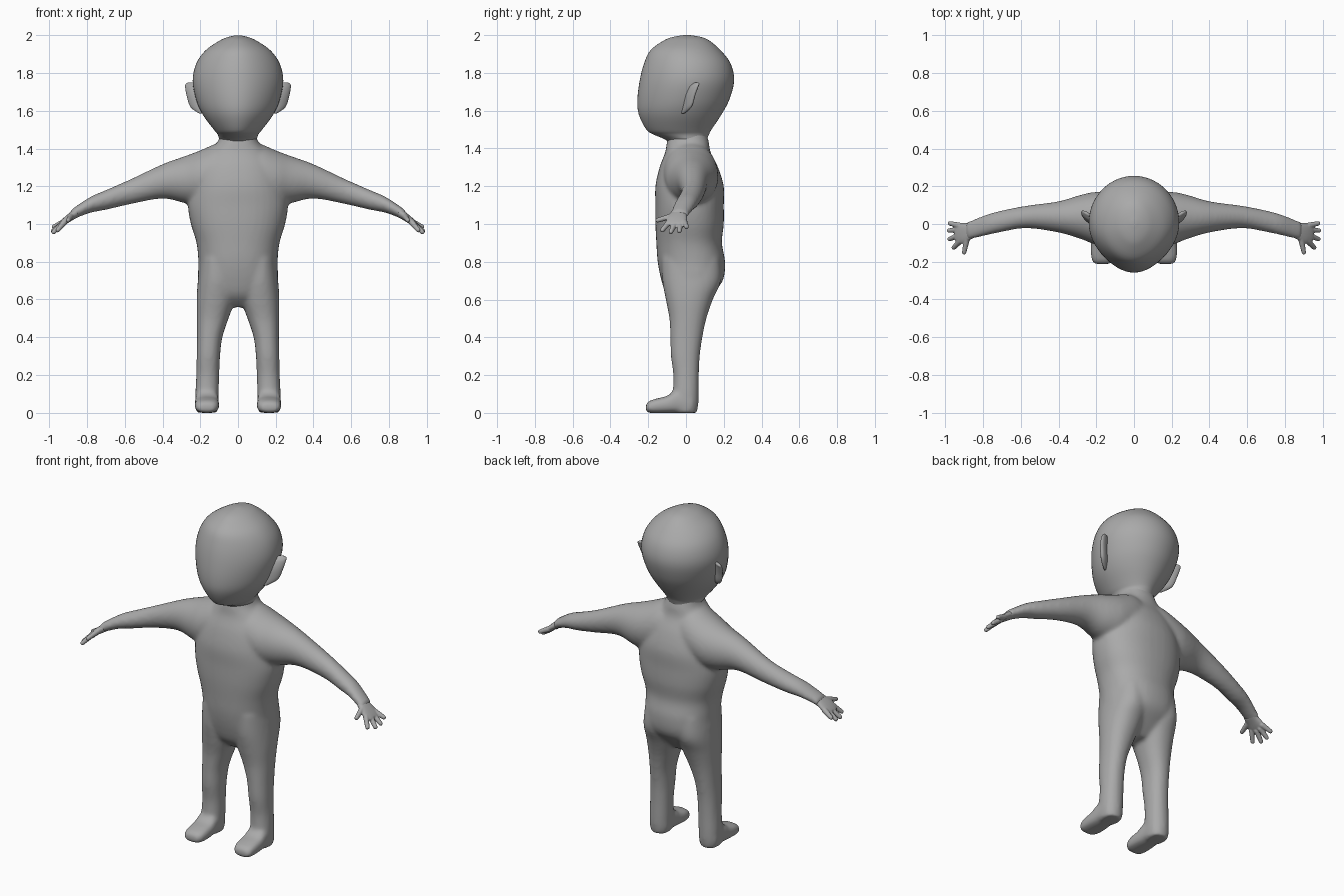
import bpy, bmesh, math
from mathutils import Matrix, Vector

cube = bpy.data.objects.get("Cube")
if cube:
    bpy.data.objects.remove(cube, do_unlink=True)

clay = bpy.data.materials.new("clay grey")
clay.use_nodes = True
GREY = (0.4, 0.4, 0.4, 1)
clay.diffuse_color = GREY
clay.node_tree.nodes["Principled BSDF"].inputs["Base Color"].default_value = GREY


def smooth_rows(rows, steps=4):
    """Catmull-Rom interpolation through the section rows."""
    rows = [Vector(r) for r in rows]
    out = []
    for i in range(len(rows) - 1):
        a, b = rows[max(i - 1, 0)], rows[i]
        c, d = rows[i + 1], rows[min(i + 2, len(rows) - 1)]
        for k in range(steps):
            t = k / steps
            out.append(b + (c - a) * t / 2 + (a * 2 - b * 5 + c * 4 - d) * t**2 / 2
                       + (b * 3 - a - c * 3 + d) * t**3 / 2)
    return out + [rows[-1]]


def loft(bm, axis, rows, side=1, power=2.0, taper=0.0, segments=40):
    """Skin rounded sections; row = position on axis, then low/high of the other two axes."""
    rings = []
    others = [i for i in range(3) if i != axis]
    for pos, u0, u1, v0, v1 in smooth_rows(rows):
        ring = []
        for k in range(segments):
            a = math.tau * k / segments
            c, s = math.cos(a), math.sin(a)
            u = math.copysign(abs(c) ** (2 / power), c)
            v = math.copysign(abs(s) ** (2 / power), s)
            u *= 1 - taper * max(0, -v) ** 2
            p = [0, 0, 0]
            p[axis] = pos
            p[others[0]] = (u0 + u1) / 2 + u * (u1 - u0) / 2
            p[others[1]] = (v0 + v1) / 2 + v * (v1 - v0) / 2
            p[0] *= side
            ring.append(bm.verts.new(p))
        rings.append(ring)
    for r, q in zip(rings, rings[1:]):
        for k in range(segments):
            n = (k + 1) % segments
            bm.faces.new((r[k], r[n], q[n], q[k]))
    bm.faces.new(rings[0][::-1])
    bm.faces.new(rings[-1])


def finish(bm, name, voxel=0, smoothing=0):
    """Turn the mesh into a smooth object, optionally fused into one skin."""
    bmesh.ops.recalc_face_normals(bm, faces=bm.faces)
    for f in bm.faces:
        f.smooth = True
    mesh = bpy.data.meshes.new(name)
    bm.to_mesh(mesh)
    bm.free()
    mesh.materials.append(clay)
    ob = bpy.data.objects.new(name, mesh)
    bpy.context.collection.objects.link(ob)
    if voxel:
        fuse = ob.modifiers.new("fuse", "REMESH")
        fuse.mode = "VOXEL"
        fuse.voxel_size = voxel
        fuse.use_smooth_shade = True
        soft = ob.modifiers.new("soften", "SMOOTH")
        soft.factor = 0.5
        soft.iterations = smoothing
    return ob


# Body: torso, arms, legs and feet fused together
body = bmesh.new()
torso = [(.56, .07, -.04, .07), (.62, .17, -.10, .13), (.7, .21, -.13, .195), (.8, .21, -.15, .207),
         (.9, .22, -.157, .19), (1.0, .25, -.162, .2), (1.1, .265, -.162, .2), (1.2, .25, -.162, .2),
         (1.3, .22, -.14, .17), (1.38, .16, -.11, .13), (1.44, .105, -.1, .12), (1.5, .09, -.08, .1)]
loft(body, 2, [(z, -w, w, f, b) for z, w, f, b in torso], power=2.25)

arm = [(0, -.1, .14, 1.15, 1.43), (.1, -.12, .165, 1.12, 1.43), (.2, -.11, .17, 1.1, 1.39),
       (.28, -.08, .155, 1.11, 1.36), (.4, -.045, .12, 1.135, 1.317), (.57, -.022, .097, 1.105, 1.237),
       (.7, -.042, .072, 1.075, 1.18), (.78, -.06, .05, 1.06, 1.145), (.86, -.08, .02, 1.03, 1.093),
       (.89, -.085, .01, 1.015, 1.07)]
leg = [(.82, .01, .2, -.13, .18), (.7, .005, .213, -.125, .185), (.6, .015, .219, -.107, .142),
       (.5, .05, .218, -.088, .108), (.4, .083, .217, -.083, .087), (.3, .095, .219, -.08, .073),
       (.2, .1, .221, -.067, .068), (.1, .102, .226, -.07, .067), (.04, .105, .225, -.07, .065),
       (0, .11, .22, -.06, .057)]
foot = [(-.213, .135, .2, .012, .04), (-.2, .113, .22, .001, .06), (-.16, .1, .229, -.001, .075),
        (-.1, .1, .229, -.001, .09), (-.05, .103, .227, -.001, .12), (.03, .106, .225, -.001, .1)]
for side in (1, -1):
    loft(body, 0, arm, side)
    loft(body, 2, leg, side, power=2.2)
    loft(body, 1, foot, side, power=2.8)
finish(body, "body", 0.011, 8)

# Head: rounded skull with a flatter, narrowing face
head = bmesh.new()
skull = [(1.43, .095, -.09, .11), (1.45, .1, -.115, .113), (1.475, .108, -.175, .122), (1.5, .128, -.21, .135),
         (1.58, .187, -.25, .188), (1.66, .222, -.257, .23), (1.76, .24, -.245, .255), (1.85, .221, -.222, .236),
         (1.92, .172, -.188, .183), (1.97, .1, -.12, .125), (1.99, .055, -.07, .08), (2.0, .012, -.01, .02)]
loft(head, 2, [(z, -w, w, f, b) for z, w, f, b in skull], taper=.15, segments=56)
finish(head, "head")

ear = [(1.585, .18, .205, .0, .012), (1.62, .18, .252, .0, .035), (1.68, .19, .272, .005, .045),
       (1.725, .21, .28, .02, .055), (1.742, .225, .277, .035, .06), (1.75, .24, .265, .045, .055)]
palm = [(.85, -.075, .01, 1.035, 1.085), (.88, -.09, .005, 1.018, 1.068), (.91, -.105, .006, 1.0, 1.045),
        (.935, -.1, .006, .988, 1.022), (.95, -.085, -.005, .99, 1.005)]
# Each finger: base point, tip point
fingers = [((.885, -.08, 1.04), (.9, -.15, 1.02)), ((.92, -.09, 1.01), (.955, -.125, .968)),
           ((.93, -.06, 1.0), (.977, -.08, .958)), ((.93, -.03, 1.0), (.98, -.035, .963)),
           ((.925, -.008, 1.01), (.975, .003, .985))]
for side, label in ((1, "left"), (-1, "right")):
    # Ears sweep backwards as they stand out from the head
    bm = bmesh.new()
    loft(bm, 2, ear, side, segments=24)
    for v in bm.verts:
        v.co.y += .5 * (abs(v.co.x) - .24)
    finish(bm, label + "_ear")

    # Hand: flat palm with five rounded fingers
    bm = bmesh.new()
    loft(bm, 0, palm, side, power=2.3, segments=24)
    for base, tip in fingers:
        for k in range(9):
            p = Vector(base).lerp(Vector(tip), k / 8)
            p.x *= side
            bmesh.ops.create_uvsphere(bm, u_segments=12, v_segments=8, radius=.0165 - .004 * k / 8,
                                      matrix=Matrix.Translation(p))
    finish(bm, label + "_hand", 0.004, 4)
